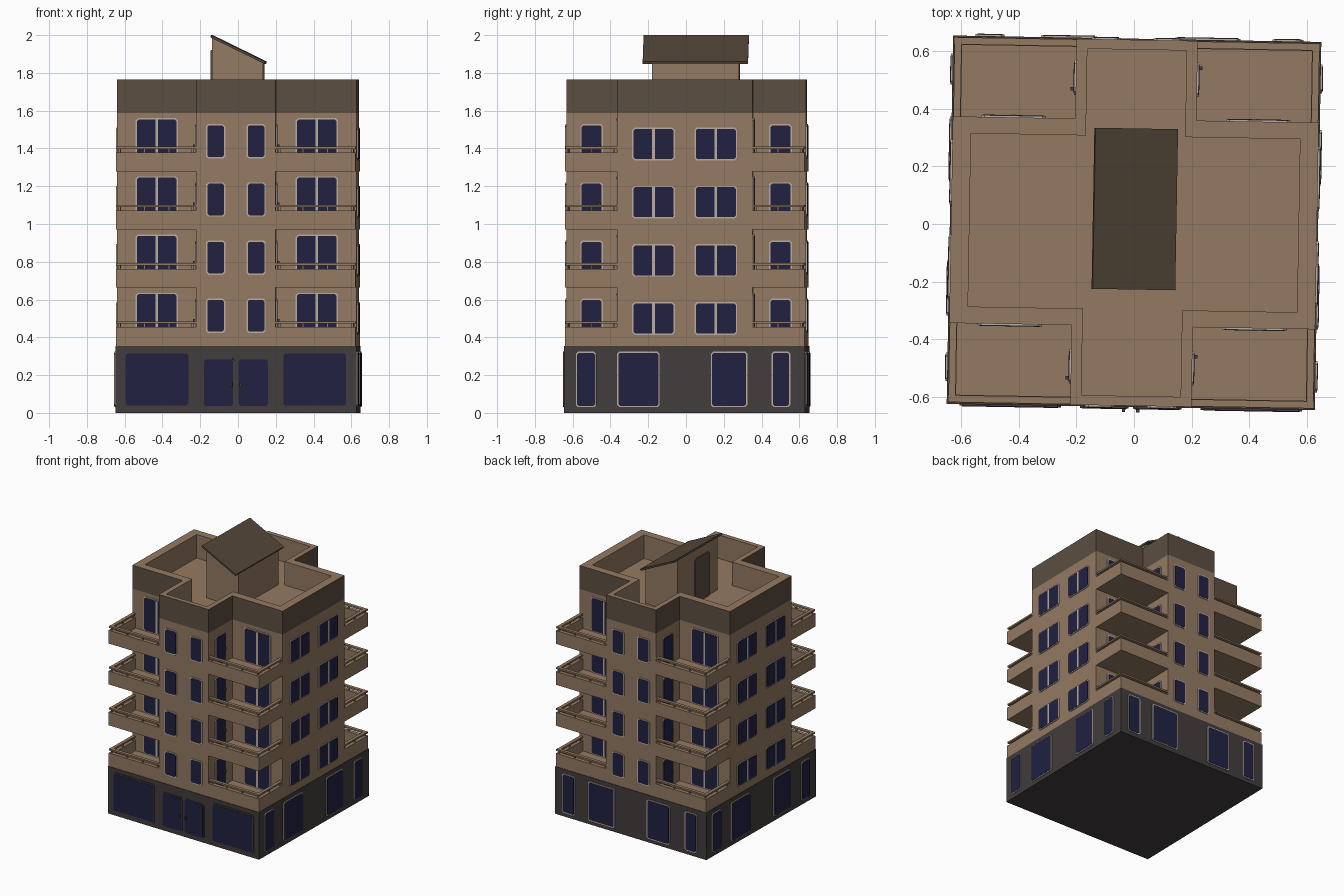
import bpy, bmesh, math
from mathutils import Matrix, Vector

if "Cube" in bpy.data.objects:
    bpy.data.objects.remove(bpy.data.objects["Cube"])

# the whole building is turned about one degree
SITE = Matrix.Translation((0, 0.004, 0)) @ Matrix.Rotation(math.radians(-1), 4, 'Z')

COLOURS = {
    "wall_brown": (0.295, 0.195, 0.122), "base_dark": (0.056, 0.046, 0.046),
    "band_brown": (0.108, 0.077, 0.052), "roof_brown": (0.088, 0.062, 0.040),
    "glass_navy": (0.0150, 0.0150, 0.055), "frame_cream": (0.50, 0.42, 0.35),
}
MATS = {}
for name, c in COLOURS.items():
    m = bpy.data.materials.new(name)
    m.diffuse_color = (*c, 1)
    m.use_nodes = True
    m.node_tree.nodes["Principled BSDF"].inputs["Base Color"].default_value = m.diffuse_color
    MATS[name] = m


def finish(name, bm, *mats):
    bmesh.ops.recalc_face_normals(bm, faces=bm.faces)
    me = bpy.data.meshes.new(name)
    bm.to_mesh(me)
    bm.free()
    for m in mats:
        me.materials.append(MATS[m])
    ob = bpy.data.objects.new(name, me)
    bpy.context.collection.objects.link(ob)
    ob.matrix_world = SITE
    return ob


def box(bm, x0, x1, y0, y1, z0, z1, rot=Matrix.Identity(4)):
    m = rot @ Matrix.Translation(((x0 + x1) / 2, (y0 + y1) / 2, (z0 + z1) / 2)) \
        @ Matrix.Diagonal((abs(x1 - x0), abs(y1 - y0), abs(z1 - z0), 1))
    bmesh.ops.create_cube(bm, size=1, matrix=m)


def prism(bm, pts, vec):
    f = bm.faces.new([bm.verts.new(p) for p in pts])
    r = bmesh.ops.extrude_face_region(bm, geom=[f], use_keep_orig=True)
    bmesh.ops.translate(bm, vec=vec, verts=[v for v in r["geom"] if isinstance(v, bmesh.types.BMVert)])


def cross(ax, ay, bx, by):
    """Plus-shaped outline: bar ax*ay along x, bar bx*by along y."""
    q = [(ax, ay), (bx, ay), (bx, by)]
    return (q + [(-x, y) for x, y in q[::-1]] + [(-x, -y) for x, y in q]
            + [(x, -y) for x, y in q[::-1]])


def side(k):
    return Matrix.Rotation(k * math.pi / 2, 4, 'Z')


def plate(bm, k, u, d, hw, z0, z1, thick, c=0.012):
    """Thin panel with clipped corners on side k (0 front, 1 right, 2 back, 3 left)."""
    pts = [(-hw + c, z0), (hw - c, z0), (hw, z0 + c), (hw, z1 - c),
           (hw - c, z1), (c - hw, z1), (-hw, z1 - c), (-hw, z0 + c)]
    r = side(k)
    prism(bm, [r @ Vector((u + x, -d + 0.001, z)) for x, z in pts],
          r.to_3x3() @ Vector((0, -thick - 0.001, 0)))


H, NX, NY = 0.634, 0.21, 0.358
FLOORS = [0.355 + 0.308 * i for i in range(4)]
TOP, ROOF = 1.765, 1.588

# ground floor
bm = bmesh.new()
box(bm, -0.638, 0.638, -0.638, 0.638, 0, 0.355)
finish("ground_floor", bm, "base_dark")

# upper storeys, plus-shaped
bm = bmesh.new()
prism(bm, [(x, y, 0.35) for x, y in cross(H, NY, NX, H)], (0, 0, ROOF - 0.35))
finish("upper_storeys", bm, "wall_brown")

# roof parapet, dark only on the outside
bm = bmesh.new()
rings = [[bm.verts.new((x, y, z)) for x, y in o] for o, z in (
    (cross(H, NY, NX, H), ROOF), (cross(H, NY, NX, H), TOP),
    (cross(0.57, 0.30, 0.172, 0.60), TOP), (cross(0.57, 0.30, 0.172, 0.60), ROOF))]
for i in range(4):
    a, b = rings[i], rings[(i + 1) % 4]
    for j in range(12):
        f = bm.faces.new((a[j], a[(j + 1) % 12], b[(j + 1) % 12], b[j]))
        f.material_index = 1 if i == 0 else 0
finish("roof_parapet", bm, "wall_brown", "band_brown")

# stair hut on the roof, with a sloped top
bm = bmesh.new()
prism(bm, [(-0.135, -0.182, ROOF), (0.135, -0.182, ROOF), (0.135, -0.182, 1.855),
           (-0.135, -0.182, 1.988)], (0, 0.462, 0))
finish("stair_hut", bm, "wall_brown")
bm = bmesh.new()
prism(bm, [(-0.143, -0.231, 1.988), (0.143, -0.231, 1.848), (0.147, -0.231, 1.86),
           (-0.139, -0.231, 2.0)], (0, 0.558, 0))
finish("stair_hut_roof", bm, "roof_brown")
bm = bmesh.new()
plate(bm, 3, 0.0, 0.135, 0.085, ROOF, 1.92, 0.008)
finish("stair_hut_door", bm, "band_brown")

# corner balconies: floor, low wall, posts and handrail
walls, rails = bmesh.new(), bmesh.new()
for z in FLOORS:
    for sx in (-1, 1):
        for sy in (-1, 1):
            def b(m, x0, x1, y0, y1, z0, z1):
                box(m, sx * x0, sx * x1, sy * y0, sy * y1, z + z0, z + z1)
            b(walls, NX, H, NY, H, 0, 0.02)
            b(walls, NX, H, H - 0.028, H, 0.02, 0.1)
            b(walls, H - 0.028, H, NY, H - 0.028, 0.02, 0.1)
            b(rails, NX, H, H - 0.026, H - 0.002, 0.118, 0.13)
            b(rails, H - 0.026, H - 0.002, NY, H - 0.026, 0.118, 0.13)
            for t in (0.225, 0.35, 0.48, 0.612):
                b(rails, t, t + 0.01, H - 0.02, H - 0.01, 0.1, 0.118)
            for t in (0.37, 0.49):
                b(rails, H - 0.02, H - 0.01, t, t + 0.01, 0.1, 0.118)
finish("balconies", walls, "wall_brown")
finish("balcony_rails", rails, "wall_brown")

# windows and doors
glass, cream, dark = bmesh.new(), bmesh.new(), bmesh.new()


def window(k, u, d, hw, z0, z1, mullion=False, frame=cream, edge=0.007):
    plate(frame, k, u, d, hw, z0, z1, 0.006)
    plate(glass, k, u, d, hw - edge, z0 + edge, z1 - edge, 0.008, 0.009)
    if mullion:
        box(frame, u - 0.007, u + 0.007, -d - 0.0095, -d, z0 + edge, z1 - edge, side(k))


def knob(k, u, d, z):
    box(dark, u - 0.006, u + 0.006, -d - 0.018, -d, z - 0.012, z + 0.012, side(k))


for z in FLOORS:
    for s in (-1, 1):
        for k in (0, 2):
            window(k, s * 0.107, H, 0.051, z + 0.068, z + 0.25)
            window(k, s * 0.424, NY, 0.112, z + 0.022, z + 0.281, True)
        for k in (1, 3):
            window(k, s * 0.165, H, 0.113, z + 0.058, z + 0.231, True)
            window(k, s * 0.5, NX, 0.06, z + 0.022, z + 0.25)
            knob(k, s * 0.5 + 0.04, NX, z + 0.13)

# ground floor shop windows and entrance
for s in (-1, 1):
    window(0, s * 0.418, 0.638, 0.176, 0.03, 0.325, False, dark, 0.01)
    window(0, s * 0.092, 0.638, 0.084, 0.03, 0.29, False, dark)
    knob(0, s * 0.025, 0.638, 0.15)
for k in (1, 2, 3):
    for u, hw in ((-0.522, 0.054), (-0.245, 0.113), (0.236, 0.097), (0.51, 0.05)):
        window(k, u, 0.638, hw, 0.03, 0.325)

finish("window_glass", glass, "glass_navy")
finish("window_frames", cream, "frame_cream")
finish("shopfront_frames", dark, "base_dark")
